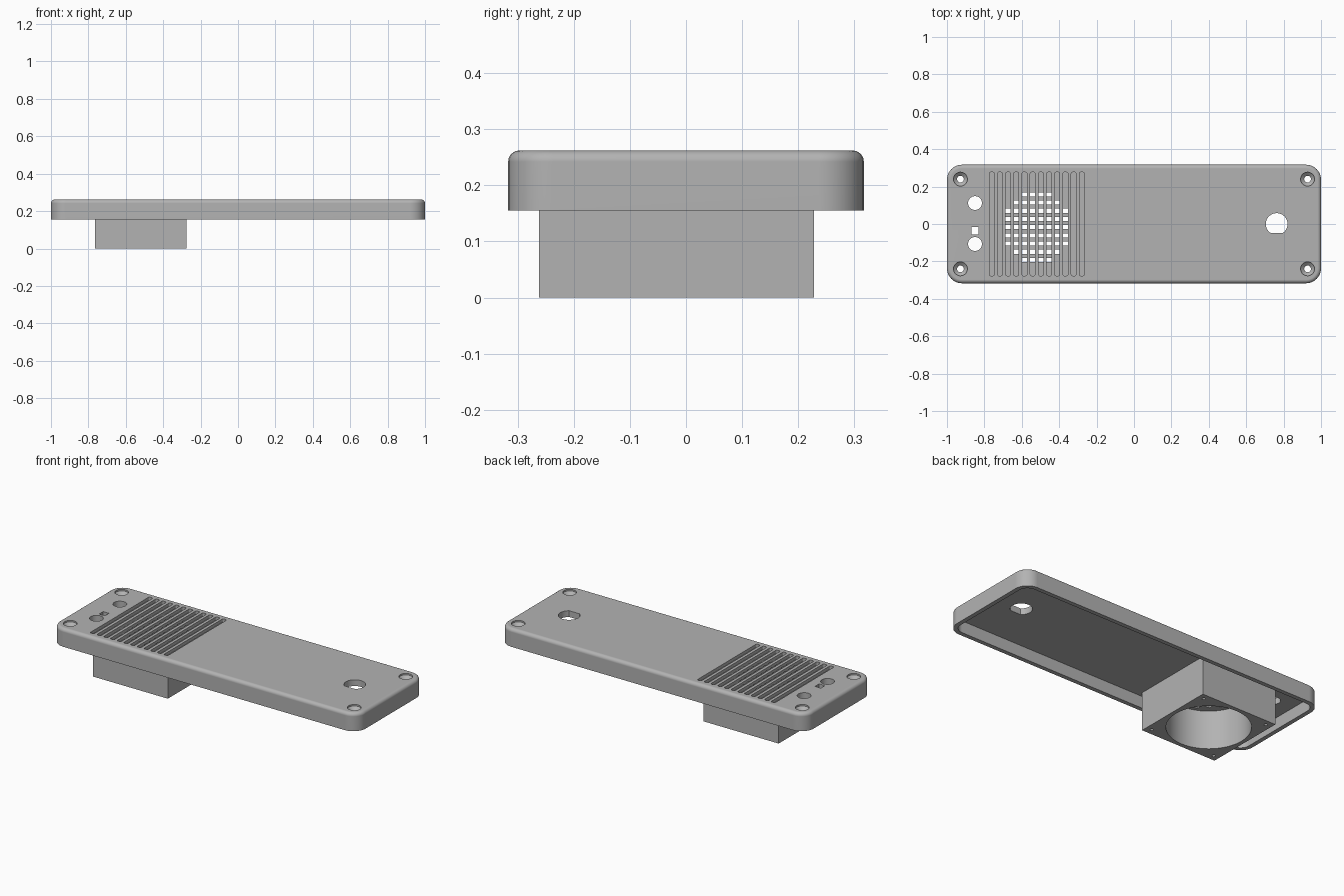
import bpy, bmesh
from math import sin, cos, pi, asin, sqrt

cube = bpy.data.objects.get("Cube")
if cube:
    bpy.data.objects.remove(cube, do_unlink=True)

# One plain grey material
grey = bpy.data.materials.new("light_grey_plastic")
grey.use_nodes = True
colour = (0.45, 0.45, 0.45, 1)
grey.diffuse_color = colour
grey.node_tree.nodes["Principled BSDF"].inputs["Base Color"].default_value = colour

BASE, CEIL, TOP = 0.155, 0.225, 0.262   # rim, underside of skin, top face
GX, GY, PITCH = -0.52, -0.017, 0.0438   # grille centre and spacing
MID = 0.243                             # where upper and lower slots meet


def rect(cx, cy, hx, hy, r=0.0, n=8):
    """Rectangle outline with optional rounded corners."""
    if r == 0:
        n = 0
    pts = []
    for k, (sx, sy) in enumerate([(1, 1), (-1, 1), (-1, -1), (1, -1)]):
        for i in range(n + 1):
            a = k * pi / 2 + (i / n * pi / 2 if n else 0)
            pts.append((cx + sx * (hx - r) + r * cos(a), cy + sy * (hy - r) + r * sin(a)))
    return pts


def disc(cx, cy, r, n=40):
    return [(cx + r * cos(2 * pi * i / n), cy + r * sin(2 * pi * i / n)) for i in range(n)]


def flat_disc(cx, cy, r, flat, n=40):
    """Circle cut straight across its front at y = flat."""
    a = asin(flat / r)
    return [(cx + r * cos(a + (pi - 2 * a) * i / n), cy + r * sin(a + (pi - 2 * a) * i / n))
            for i in range(n + 1)]


def prism(outline, z0, z1):
    return [(outline, z0), (outline, z1)]


def solid(name, stacks):
    """Closed solids, each made by bridging a stack of (outline, z) rings."""
    bm = bmesh.new()
    for stack in stacks:
        rings = [[bm.verts.new((x, y, z)) for x, y in pts] for pts, z in stack]
        bm.faces.new(rings[0][::-1])
        bm.faces.new(rings[-1])
        for lo, hi in zip(rings, rings[1:]):
            for i in range(len(lo)):
                j = (i + 1) % len(lo)
                bm.faces.new((lo[i], lo[j], hi[j], hi[i]))
    mesh = bpy.data.meshes.new(name)
    bm.to_mesh(mesh)
    bm.free()
    mesh.materials.append(grey)
    ob = bpy.data.objects.new(name, mesh)
    bpy.context.collection.objects.link(ob)
    return ob


def cut(ob, cutters):
    """Subtract every cutter, bake the result and remove the cutters."""
    for c in cutters:
        c.hide_render = True
        m = ob.modifiers.new(c.name, 'BOOLEAN')
        m.operation, m.solver, m.object = 'DIFFERENCE', 'EXACT', c
    deps = bpy.context.evaluated_depsgraph_get()
    baked = bpy.data.meshes.new_from_object(ob.evaluated_get(deps))
    ob.modifiers.clear()
    ob.data = baked
    for c in cutters:
        bpy.data.objects.remove(c, do_unlink=True)


def smooth(ob):
    bpy.ops.object.select_all(action='DESELECT')
    ob.select_set(True)
    bpy.context.view_layer.objects.active = ob
    bpy.ops.object.shade_smooth_by_angle(angle=pi / 6)
    w = ob.modifiers.new("even_normals", 'WEIGHTED_NORMAL')
    w.keep_sharp = True


# Cover: rounded tray with a filleted top edge
fillet, steps = 0.02, 6
rings = [(rect(0, 0, 1, 0.317, 0.08), BASE)]
for i in range(steps + 1):
    a = i / steps * pi / 2
    inset = fillet * (1 - cos(a))
    rings.append((rect(0, 0, 1 - inset, 0.317 - inset, 0.08 - inset),
                  TOP - fillet + fillet * sin(a)))
cover = solid("cover", [rings])

# Hollow underside
cavity = solid("cavity", [prism(rect(0, 0, 0.975, 0.292, 0.055), 0.1, CEIL)])

# Long grooves across the top of the grille
grooves = solid("grooves", [
    prism(rect(GX + (i - 5.5) * PITCH, 0, 0.013, 0.277, 0.008, 4), MID, 0.3)
    for i in range(12)])

# Crossing slots underneath, following a circle
slots = []
for row in range(-4, 5):
    reach = sqrt(0.193 ** 2 - (row * PITCH) ** 2)
    columns = int((reach - 0.013) / PITCH + 0.5)
    half = (columns - 0.5) * PITCH + 0.013
    slots.append(prism(rect(GX, GY + row * PITCH, half, 0.011), 0.2, MID + 0.002))
slots = solid("slots", slots)

# Countersunk screw holes in the corners
screws = solid("screw_holes", [
    [(disc(sx * 0.928, sy * 0.24, r), z)
     for r, z in [(0.018, 0.2), (0.018, 0.236), (0.037, 0.253), (0.037, 0.3)]]
    for sx in (-1, 1) for sy in (-1, 1)])

# Button, indicator and connector openings
openings = solid("openings", [
    prism(disc(-0.85, 0.112, 0.037), 0.2, 0.3),
    prism(disc(-0.85, -0.107, 0.037), 0.2, 0.3),
    prism(rect(-0.85, -0.036, 0.019, 0.019), 0.2, 0.3),
    prism(flat_disc(0.763, 0, 0.058, -0.047), 0.2, 0.3)])

cut(cover, [cavity, grooves, slots, screws, openings])
smooth(cover)

# Square housing below the grille, with a round bore and fixing holes
housing = solid("housing", [prism(rect(GX, GY, 0.245, 0.245), 0, CEIL + 0.001)])
bore = solid("bore", [prism(disc(GX, GY, 0.222, 72), -0.1, 0.3)])
fixings = solid("fixing_holes", [
    prism(disc(GX + sx * 0.21, GY + sy * 0.21, 0.009, 16), -0.05, 0.08)
    for sx in (-1, 1) for sy in (-1, 1)])
cut(housing, [bore, fixings])
smooth(housing)
